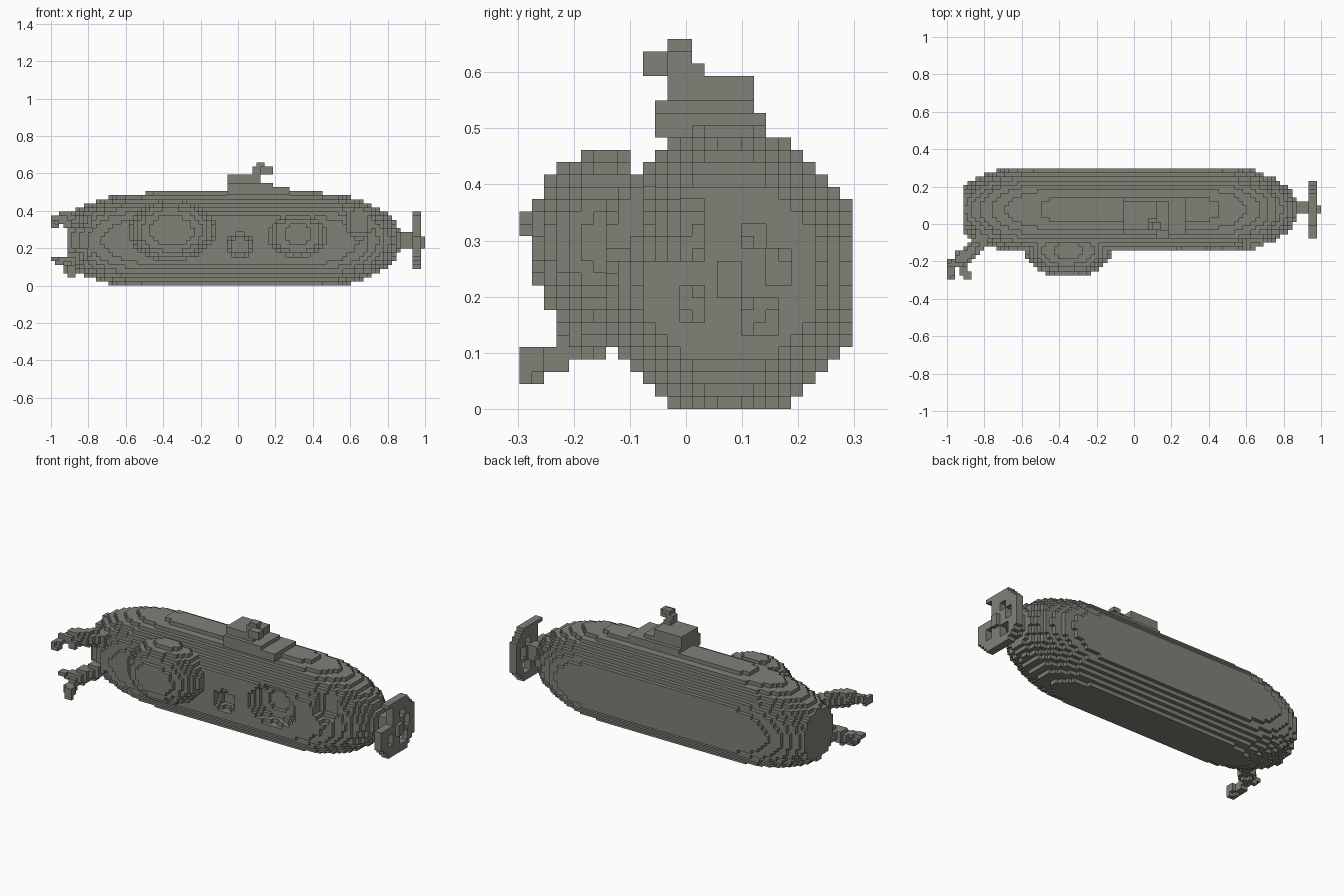
import bpy
import bmesh
import math
from mathutils import Vector

if "Cube" in bpy.data.objects:
    bpy.data.objects.remove(bpy.data.objects["Cube"], do_unlink=True)

NX, NY, NZ = 91, 27, 30          # cells along each axis
CELL = 2 / NX
AXIS_Y, AXIS_Z = 17, 11          # long axis of the hull, in cells

grey = bpy.data.materials.new("warm_grey")
grey.diffuse_color = (0.22, 0.22, 0.19, 1)
grey.use_nodes = True
grey.node_tree.nodes["Principled BSDF"].inputs["Base Color"].default_value = grey.diffuse_color


def fill(inside, lo=(0, 0, 0), hi=(NX, NY, NZ)):
    """Cells whose centre satisfies the rule."""
    return {(i, j, k)
            for i in range(lo[0], hi[0]) for j in range(lo[1], hi[1]) for k in range(lo[2], hi[2])
            if inside(i + .5, j + .5, k + .5)}


def box(lo, hi):
    return fill(lambda x, y, z: True, lo, hi)


def ellipsoid(centre, radii, lo=(0, 0, 0), hi=(NX, NY, NZ)):
    return fill(lambda *p: sum(((a - c) / r) ** 2 for a, c, r in zip(p, centre, radii)) <= 1, lo, hi)


def limb(points, radius):
    """Cells close to a bent path."""
    pts = [Vector(p) for p in points]

    def near(*p):
        p = Vector(p)
        for a, b in zip(pts, pts[1:]):
            t = max(0, min(1, (p - a).dot(b - a) / (b - a).length_squared))
            if (p - a.lerp(b, t)).length <= radius:
                return True
        return False
    return fill(near, (0, 0, 0), (16, 12, 22))


def hull_rule(x, y, z):
    # straight round body with a blunt bow and a more pointed stern
    bow, stern = (25 - x) / 25, (x - 63.5) / 22
    end = max(0, bow, stern)
    return ((y - AXIS_Y) / 11) ** 2 + ((z - AXIS_Z) / 11.6) ** 2 + end ** 2 <= 1


parts = {}

# Hull with portholes sunk into the front side
hull = fill(hull_rule, (4, 7, 0), (86, 27, 22))
hull -= ellipsoid((60, 7, 12.3), (7, 4, 5.2))
hull -= ellipsoid((46, 7, 9.8), (3.2, 3.5, 2.8))
hull -= ellipsoid((75, 8, 15.5), (3.4, 3.5, 4.2))
parts["hull"] = hull

# Large viewing dome and its small knob
parts["viewing_dome"] = ellipsoid((29.4, 7, 13.4), (10.6, 6.35, 7.5), (0, 1, 0), (NX, 9, NZ))
parts["dome_knob"] = box((29, 7, 19), (30, 8, 21))

# Deck ridge, tower steps and periscope
parts["deck_ridge"] = fill(lambda x, y, z: abs(x - 44.5) / 21.5 + max(0, abs(y - 17) - 1.5) / 9 <= 1,
                           (23, 14, 22), (66, 20, 23))
parts["tower"] = (box((43, 11, 22), (58, 20, 24)) | box((43, 11, 24), (54, 19, 25))
                  | box((43, 12, 25), (51, 19, 27)))
parts["periscope"] = (box((49, 12, 27), (51, 15, 28)) | box((49, 12, 28), (51, 14, 29))
                      | box((50, 12, 29), (52, 14, 30)) | box((51, 10, 27), (54, 12, 29)))

# Shaft, pierced propeller wheel and hub cap
parts["shaft"] = box((84, 16, 9), (88, 19, 13))
wheel = fill(lambda x, y, z: math.hypot(y - AXIS_Y, z - AXIS_Z) <= 7.4, (88, 10, 4), (90, 24, 18))
wheel -= box((88, 10, 12), (90, 15, 17))     # open quarter below the hook
wheel -= box((88, 13, 7), (90, 15, 10))
wheel -= box((88, 18, 6), (90, 21, 9))
wheel -= box((88, 18, 13), (90, 20, 15)) | box((88, 20, 10), (90, 22, 13))
parts["propeller"] = wheel
parts["hub_cap"] = box((88, 16, 9), (91, 18, 12))

# Pair of bow arms with pincers
parts["upper_arm"] = limb([(9, 10, 15.5), (3.5, 5, 16.3)], 1.8)
parts["upper_pincer"] = (limb([(3.5, 5, 16.3), (1, 3.5, 16), (.7, .6, 14.5)], 1.0)
                         | limb([(3.5, 5, 16.3), (4, 3.5, 15)], 1.0))
parts["lower_arm"] = limb([(9, 10, 8), (4.5, 5.5, 6)], 1.8)
parts["lower_pincer"] = (limb([(4.5, 5.5, 6), (4, 2.5, 4), (5.2, .5, 3.4)], 1.2)
                         | limb([(4.5, 5.5, 6), (.6, 4, 6.5)], .9))

everything = set().union(*parts.values())

# Square face of a cell: outward direction and its four corners
SIDES = []
for axis in range(3):
    for sign in (0, 1):
        ring = []
        for a, b in ((0, 0), (1, 0), (1, 1), (0, 1)):
            c = [0, 0, 0]
            c[axis], c[(axis + 1) % 3], c[(axis + 2) % 3] = sign, a, b
            ring.append(tuple(c))
        step = [0, 0, 0]
        step[axis] = 2 * sign - 1
        SIDES.append((step, ring if sign else ring[::-1]))


def build(name, cells):
    bm = bmesh.new()
    corners = {}

    def corner(c):
        if c not in corners:
            corners[c] = bm.verts.new((c[0] * CELL - 1, (c[1] - NY / 2) * CELL, c[2] * CELL))
        return corners[c]

    for cell in sorted(cells):
        for step, ring in SIDES:
            if tuple(a + b for a, b in zip(cell, step)) not in everything:
                bm.faces.new([corner(tuple(a + b for a, b in zip(cell, c))) for c in ring])
    mesh = bpy.data.meshes.new(name)
    bm.to_mesh(mesh)
    bm.free()
    mesh.materials.append(grey)
    bpy.context.collection.objects.link(bpy.data.objects.new(name, mesh))


# Each cell belongs to the first part that claims it
taken = set()
for name, cells in parts.items():
    own = cells - taken
    taken |= own
    build(name, own)
